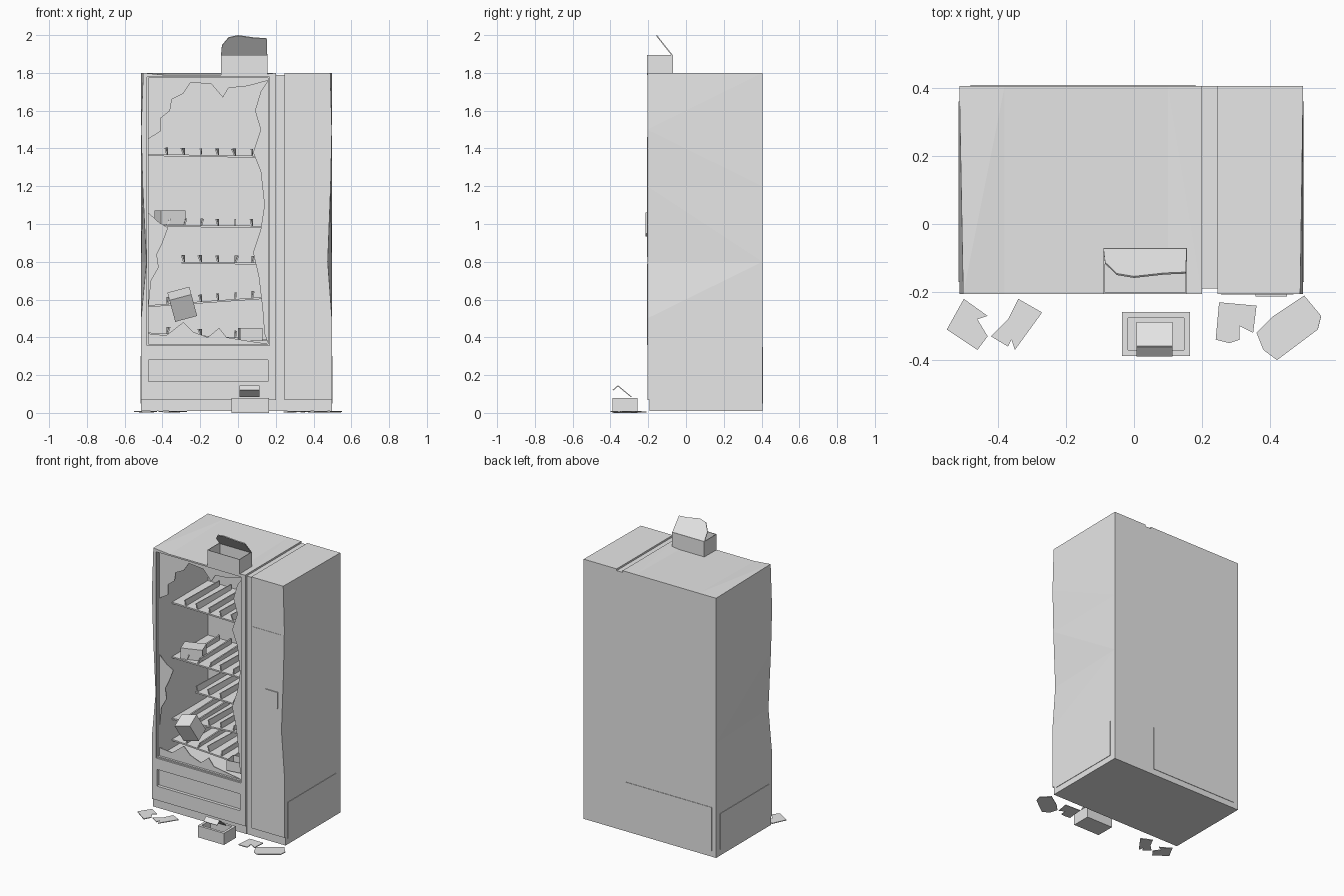
import bpy, bmesh, math, random
from mathutils import Matrix, Vector

random.seed(4)
if "Cube" in bpy.data.objects:
    bpy.data.objects.remove(bpy.data.objects["Cube"], do_unlink=True)

grey = bpy.data.materials.new("plain_grey")
grey.use_nodes = True
grey.diffuse_color = (0.8, 0.8, 0.8, 1)
grey.node_tree.nodes["Principled BSDF"].inputs["Base Color"].default_value = grey.diffuse_color


def finish(name, bm):
    bmesh.ops.recalc_face_normals(bm, faces=bm.faces)
    mesh = bpy.data.meshes.new(name)
    bm.to_mesh(mesh)
    bm.free()
    mesh.materials.append(grey)
    obj = bpy.data.objects.new(name, mesh)
    bpy.context.collection.objects.link(obj)
    return obj


def block(lo, hi):
    bm = bmesh.new()
    bmesh.ops.create_cube(bm, size=1)
    lo, hi = Vector(lo), Vector(hi)
    for v in bm.verts:
        v.co = (lo + hi) / 2 + v.co * (hi - lo)
    return bm


def box(name, lo, hi):
    return finish(name, block(lo, hi))


def sheet(name, points, thickness=0.006):
    bm = bmesh.new()
    bm.faces.new([bm.verts.new(p) for p in points])
    obj = finish(name, bm)
    mod = obj.modifiers.new("thickness", 'SOLIDIFY')
    mod.thickness = thickness
    mod.offset = 0
    return obj


def carve(obj, lo, hi):
    cutter = box("cutter", lo, hi)
    cutter.hide_render = True
    mod = obj.modifiers.new("cut", 'BOOLEAN')
    mod.operation = 'DIFFERENCE'
    mod.solver = 'EXACT'
    mod.object = cutter
    bpy.context.view_layer.update()
    deps = bpy.context.evaluated_depsgraph_get()
    mesh = bpy.data.meshes.new_from_object(obj.evaluated_get(deps))
    obj.modifiers.clear()
    obj.data = mesh
    bpy.data.objects.remove(cutter, do_unlink=True)


def carton(name, centre, size, turn=(0, 0, 0), rim=0.006, is_open=True):
    bm = block(Vector(size) * -0.5, Vector(size) * 0.5)
    if is_open:
        top = max(bm.faces, key=lambda f: f.calc_center_median().z)
        bmesh.ops.inset_region(bm, faces=[top], thickness=rim)
        pushed = bmesh.ops.extrude_discrete_faces(bm, faces=[top])["faces"][0]
        for v in pushed.verts:
            v.co.z -= size[2] - 0.01
    for axis, angle in zip("XYZ", turn):
        bm.transform(Matrix.Rotation(math.radians(angle), 4, axis))
    bm.transform(Matrix.Translation(centre))
    return finish(name, bm)


def dented(name, lo, hi, side, dent, sag=0):
    """Cabinet block whose front outer edge is pushed in around z 0.8."""
    bm = block(lo, hi)
    for z in (0.5, 0.8, 1.2, 1.5):
        bmesh.ops.bisect_plane(bm, geom=bm.verts[:] + bm.edges[:] + bm.faces[:],
                               plane_co=(0, 0, z), plane_no=(0, 0, 1))
    if sag:
        for x in (-0.38, 0.1):
            bmesh.ops.bisect_plane(bm, geom=bm.verts[:] + bm.edges[:] + bm.faces[:],
                                   plane_co=(x, 0, 0), plane_no=(1, 0, 0))
    edge = hi[0] if side > 0 else lo[0]
    for v in bm.verts:
        if v.co.y < lo[1] + 0.01:
            if abs(v.co.x - edge) < 0.001:
                if abs(v.co.z - 0.8) < 0.01:
                    v.co.x -= side * dent
                elif abs(v.co.z - 1.2) < 0.01:
                    v.co.x -= side * dent * 0.3
                elif v.co.z > 1.7:
                    v.co.x -= side * dent * 0.4
            elif v.co.z > 1.7 and v.co.x < 0.15:
                v.co.z -= sag
    bmesh.ops.triangulate(bm, faces=[f for f in bm.faces if len(f.verts) == 4])
    return finish(name, bm)


# Cabinet with display opening, delivery recess and kick space
FRONT, BACK, BASE, TOP = -0.205, 0.405, 0.01, 1.8
L, R, LOW, HIGH = -0.475, 0.16, 0.365, 1.772
cabinet = dented("cabinet", (-0.513, FRONT, BASE), (0.2, BACK, TOP), -1, 0.028, 0.012)
carve(cabinet, (L - 0.007, -0.3, LOW - 0.008), (R + 0.007, FRONT + 0.012, HIGH + 0.006))
carve(cabinet, (L, -0.3, LOW), (R, 0.35, HIGH))
carve(cabinet, (L, -0.3, 0.165), (R, FRONT + 0.022, 0.28))
carve(cabinet, (-0.6, -0.3, 0), (0.3, FRONT + 0.013, 0.068))
box("seam_strip", (0.199, FRONT + 0.015, BASE), (0.246, BACK, TOP - 0.012))

# Payment column
column = dented("payment_column", (0.245, FRONT, BASE), (0.497, BACK, TOP), 1, 0.022)
carve(column, (0.2, -0.3, 0), (0.6, FRONT + 0.013, 0.068))
box("column_panel", (0.255, FRONT - 0.002, 0.36), (0.468, FRONT + 0.002, 1.46))
y = FRONT - 0.004
sheet("coin_return", [(0.357, y, 1.06), (0.45, y, 1.06), (0.45, y, 0.95),
                      (0.435, y, 0.935), (0.375, y, 0.935), (0.357, y, 0.96)], 0.009)

# Thin pressed panels low on the sides and back
for name, lo, hi in (("left_side_panel", (0.495, -0.17, 0.05), (0.5, 0.36, 0.3)),
                     ("right_side_panel", (-0.516, -0.17, 0.05), (-0.51, 0.36, 0.3)),
                     ("back_panel", (-0.48, 0.4, 0.05), (0.18, 0.408, 0.35))):
    box(name, lo, hi)

# Shelves with bent product dividers: left height, right height, left end
shelves = [(1.365, 1.355, L), (0.99, 0.985, L), (0.795, 0.79, -0.3),
           (0.565, 0.61, L), (0.42, 0.385, L)]
for n, (za, zb, start) in enumerate(shelves, 1):
    sheet(f"shelf_{n}", [(start, -0.04, za), (R, -0.04, zb), (R, 0.35, zb), (start, 0.35, za)], 0.01)
    for k in range(6):
        x = L + 0.1 + k * 0.09
        if x < start:
            continue
        z = za + (zb - za) * (x - start) / (R - start)
        lean = random.uniform(-0.02, 0.02)
        sheet(f"divider_{n}_{k + 1}", [(x, -0.03, z), (x, 0.33, z),
                                      (x, 0.33, z + 0.04), (x + lean, -0.03, z + 0.04)], 0.008)

# Jagged glass left in the window frame
glass = {
    "glass_top": [(L, 1.45), (-0.41, 1.49), (-0.41, 1.56), (-0.36, 1.6), (-0.35, 1.66),
                  (-0.29, 1.69), (-0.25, 1.75), (-0.14, 1.74), (-0.08, 1.67), (-0.05, 1.72),
                  (0.05, 1.73), (R, 1.76), (R, HIGH), (L, HIGH)],
    "glass_right": [(R, 1.76), (0.12, 1.7), (0.09, 1.6), (0.12, 1.5), (0.08, 1.38), (0.12, 1.28),
                    (0.14, 1.1), (0.12, 0.97), (0.08, 0.85), (0.11, 0.72), (0.13, 0.55),
                    (0.14, 0.42), (R, LOW)],
    "glass_left": [(L, 1.06), (-0.42, 1.01), (-0.37, 0.98), (-0.4, 0.9), (-0.43, 0.84),
                   (-0.42, 0.77), (-0.46, 0.7), (L, 0.55)],
    "glass_bottom": [(L, 0.42), (-0.38, 0.41), (-0.29, 0.48), (-0.24, 0.43), (-0.16, 0.4),
                     (-0.1, 0.45), (-0.06, 0.4), (0.06, 0.38), (R, LOW), (L, LOW)],
}
for name, outline in glass.items():
    sheet(name, [(x, -0.175, z) for x, z in outline])

# Cartons inside the cabinet
carton("shelf_carton", (-0.36, 0.03, 1.035), (0.14, 0.1, 0.075), (0, 0, 20), is_open=False)
carton("falling_carton", (-0.295, -0.1, 0.575), (0.12, 0.1, 0.13), (25, -15, 0), is_open=False)
carton("bottom_carton", (0.065, -0.09, 0.415), (0.12, 0.09, 0.07), (0, 0, 8))

# Open carton on the roof with its lid tipped forward
carton("roof_carton", (0.033, -0.138, 1.842), (0.246, 0.136, 0.108))
lid = [(-0.09, 0), (0.155, 0), (0.152, 0.85), (0.09, 0.88), (0.0, 1), (-0.05, 0.9), (-0.085, 0.5)]
sheet("roof_carton_lid", [(x, -0.073 - 0.083 * t, 1.893 + 0.105 * t) for x, t in lid])

# Open carton on the ground with a folded lid
carton("ground_carton", (0.065, -0.323, 0.04), (0.2, 0.13, 0.08), rim=0.025)
fold = [(-0.29, 0.085), (-0.36, 0.143), (-0.387, 0.12)]
for n, (a, b) in enumerate(zip(fold, fold[1:]), 1):
    sheet(f"ground_carton_lid_{n}", [(0.008, *a), (0.113, *a), (0.113, *b), (0.008, *b)], 0.005)

# Broken pieces lying on the ground
pieces = [
    [(-0.5, -0.22), (-0.43, -0.27), (-0.46, -0.28), (-0.43, -0.33), (-0.46, -0.37), (-0.55, -0.31)],
    [(-0.34, -0.22), (-0.27, -0.26), (-0.35, -0.37), (-0.36, -0.34), (-0.37, -0.36),
     (-0.42, -0.33), (-0.37, -0.28)],
    [(0.25, -0.23), (0.36, -0.24), (0.35, -0.32), (0.31, -0.3), (0.31, -0.34),
     (0.28, -0.35), (0.24, -0.34)],
    [(0.5, -0.21), (0.55, -0.27), (0.54, -0.31), (0.42, -0.4), (0.38, -0.37),
     (0.36, -0.32), (0.41, -0.27)],
]
for n, outline in enumerate(pieces, 1):
    sheet(f"ground_shard_{n}", [(x, y, 0.004 + 0.004 * (i % 2)) for i, (x, y) in enumerate(outline)], 0.005)
